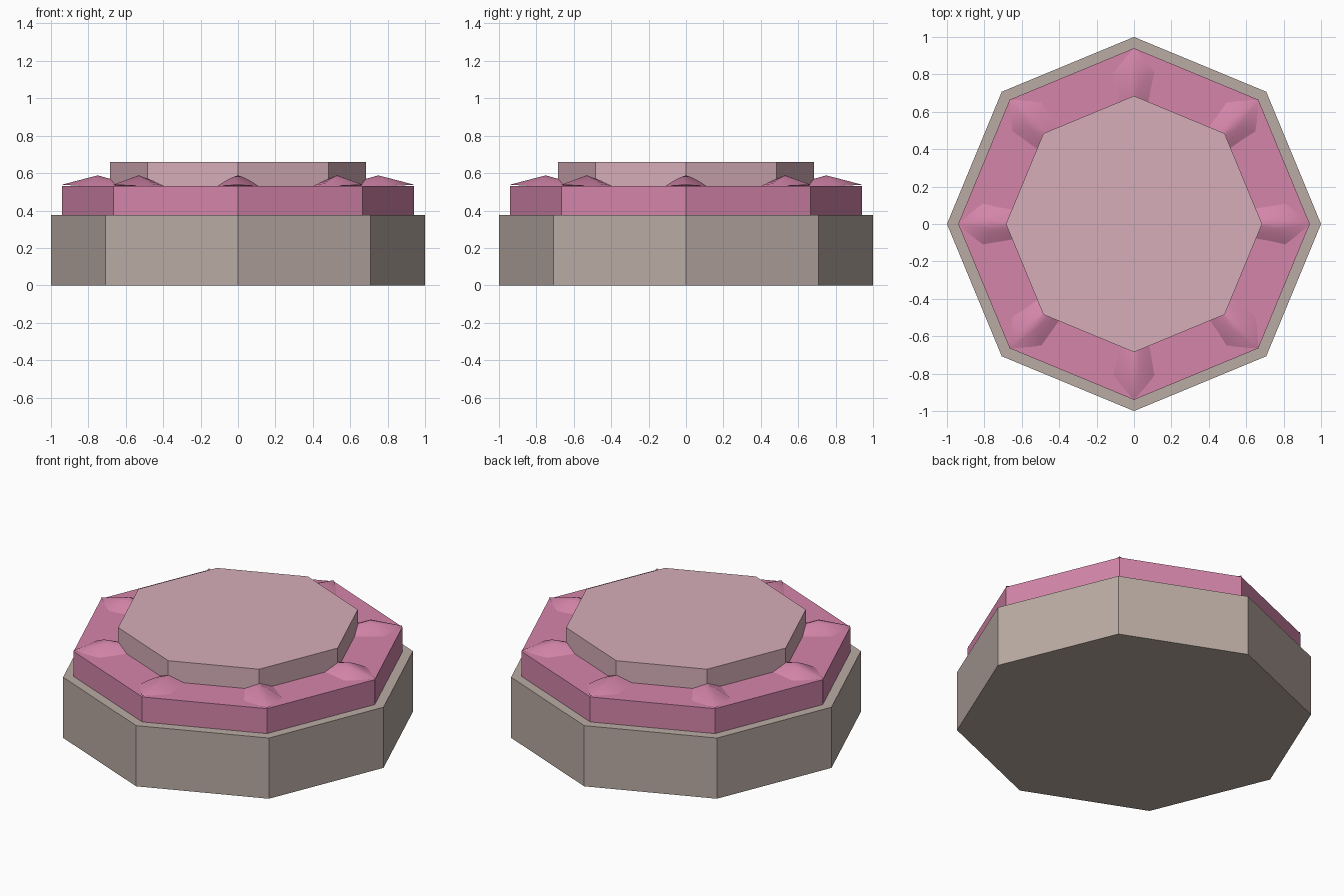
import bpy, bmesh
from math import pi
from mathutils import Matrix

if "Cube" in bpy.data.objects:
    bpy.data.objects.remove(bpy.data.objects["Cube"])


def material(name, rgb):
    m = bpy.data.materials.new(name)
    m.diffuse_color = (*rgb, 1)
    m.use_nodes = True
    m.node_tree.nodes["Principled BSDF"].inputs["Base Color"].default_value = m.diffuse_color
    return m


stone = material("stone", (0.49, 0.41, 0.37))
rose = material("rose", (0.66, 0.235, 0.40))
pale = material("pale_pink", (0.67, 0.42, 0.48))


def octagon(name, radius, z0, z1, mat):
    bpy.ops.mesh.primitive_cylinder_add(vertices=8, radius=radius, depth=z1 - z0,
                                        location=(0, 0, (z0 + z1) / 2))
    ob = bpy.context.object
    ob.name = name
    ob.data.materials.append(mat)


# Stacked octagonal tiers
octagon("base", 1.0, 0.0, 0.377, stone)
octagon("middle_tier", 0.94, 0.377, 0.532, rose)
octagon("top_plate", 0.685, 0.532, 0.66, pale)

# One ridged petal pointing along +x, its inner end buried in the top plate
N = 8
Z = 0.53


def petal_mesh():
    bm = bmesh.new()

    def arch(r_side, r_top, half_width, height):
        row = []
        for i in range(N + 1):
            t = 2 * i / N - 1
            k = 1 - abs(t) ** 1.3
            row.append(bm.verts.new((r_side + (r_top - r_side) * k,
                                     half_width * t, Z + height * k)))
        return row

    tip = bm.verts.new((0.942, 0, Z + 0.008))
    front = arch(0.81, 0.75, 0.112, 0.058)
    back = arch(0.60, 0.60, 0.077, 0.016)
    for i in range(N):
        bm.faces.new((tip, front[i], front[i + 1]))
        bm.faces.new((front[i], back[i], back[i + 1], front[i + 1]))
    # Close the inner end and the underside
    bm.faces.new(back)
    bm.faces.new((tip, front[-1], back[-1], back[0], front[0]))
    bmesh.ops.recalc_face_normals(bm, faces=bm.faces)
    me = bpy.data.meshes.new("petal")
    bm.to_mesh(me)
    bm.free()
    me.materials.append(rose)
    return me


# Eight petals, one at each corner
for i in range(8):
    me = petal_mesh()
    me.transform(Matrix.Rotation(i * pi / 4, 4, 'Z'))
    ob = bpy.data.objects.new(f"petal_{i + 1}", me)
    bpy.context.collection.objects.link(ob)
    bpy.ops.object.select_all(action='DESELECT')
    ob.select_set(True)
    bpy.context.view_layer.objects.active = ob
    bpy.ops.object.shade_smooth_by_angle(angle=pi / 6)
